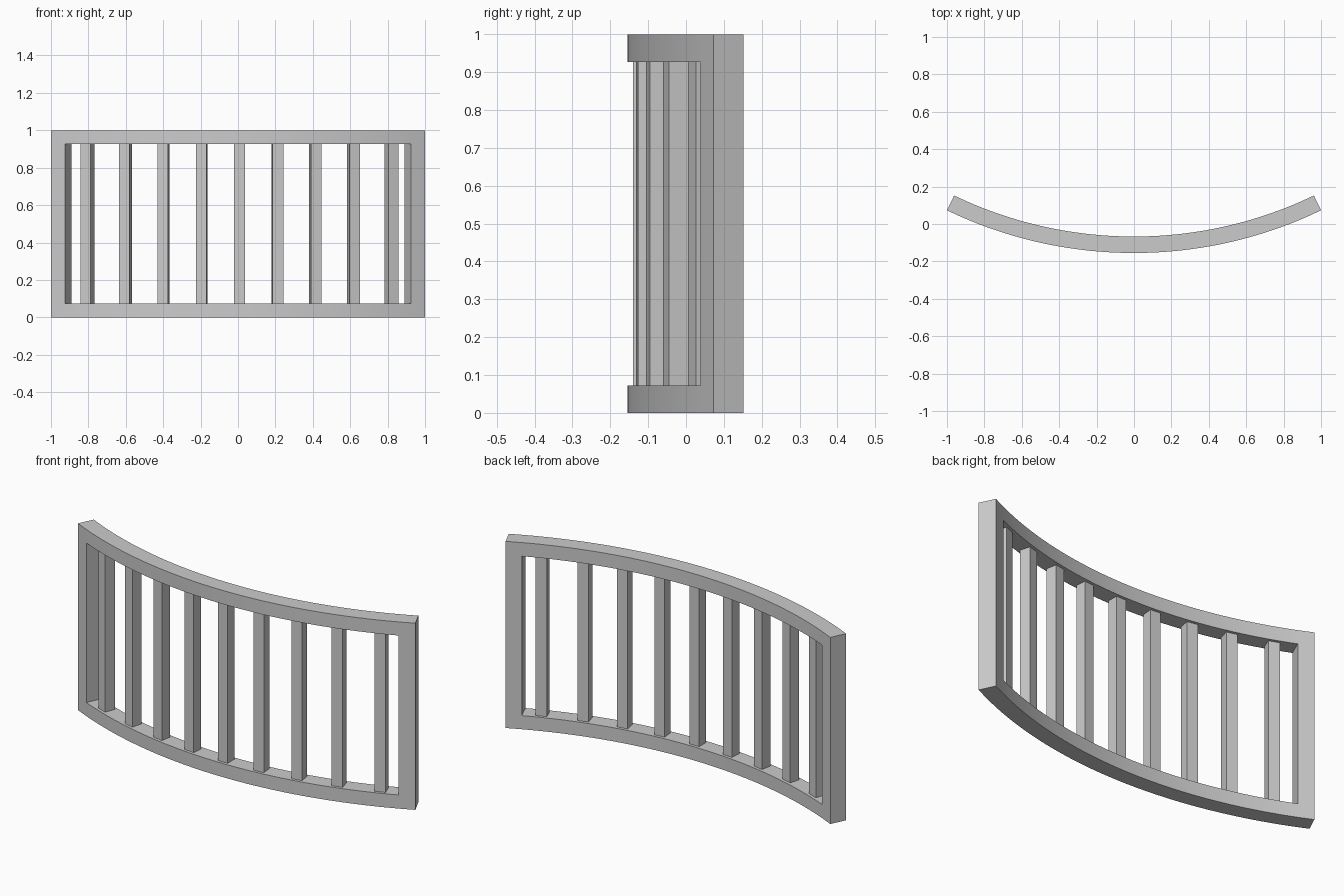
import bpy, bmesh, math

if "Cube" in bpy.data.objects:
    bpy.data.objects.remove(bpy.data.objects["Cube"])

R_OUT, THICK = 2.307, 0.088          # outer radius and thickness of the curved frame
CY = -0.155 + R_OUT                  # y of the arc centre
END, POST = math.asin(1 / R_OUT), math.asin(0.925 / R_OUT)
H, RAIL = 1.0, 0.073
BAR = 0.057

grey = bpy.data.materials.new("light grey")
grey.diffuse_color = (0.6, 0.6, 0.6, 1)
grey.use_nodes = True
grey.node_tree.nodes["Principled BSDF"].inputs["Base Color"].default_value = grey.diffuse_color


def finish(bm, name):
    bmesh.ops.recalc_face_normals(bm, faces=bm.faces[:])
    me = bpy.data.meshes.new(name)
    bm.to_mesh(me)
    bm.free()
    me.materials.append(grey)
    ob = bpy.data.objects.new(name, me)
    bpy.context.collection.objects.link(ob)
    return ob


# curved frame: top and bottom rails joined to the two end posts
N = 40
angles = [-END] + [-POST + 2 * POST * i / N for i in range(N + 1)] + [END]
levels = [0, RAIL, H - RAIL, H]
bm = bmesh.new()
verts = {}


def vert(i, j, inner):
    key = (i, j, inner)
    if key not in verts:
        r = R_OUT - THICK * inner
        a = angles[i]
        verts[key] = bm.verts.new((r * math.sin(a), CY - r * math.cos(a), levels[j]))
    return verts[key]


edges = {}
for i in range(len(angles) - 1):
    for j in range(3):
        if j == 1 and 0 < i < len(angles) - 2:
            continue                 # the opening
        loop = [(i, j), (i + 1, j), (i + 1, j + 1), (i, j + 1)]
        for side in (0, 1):
            bm.faces.new([vert(*p, side) for p in loop])
        for a, b in zip(loop, loop[1:] + loop[:1]):
            k = tuple(sorted((a, b)))
            edges[k] = edges.get(k, 0) + 1
for (a, b), count in edges.items():
    if count == 1:                   # close the rim between front and back
        bm.faces.new([vert(*a, 0), vert(*b, 0), vert(*b, 1), vert(*a, 1)])
frame = finish(bm, "curved_frame")
bpy.context.view_layer.objects.active = frame
frame.select_set(True)
bpy.ops.object.shade_smooth_by_angle(angle=math.radians(30))
frame.select_set(False)

# square balusters, each turned to follow the arc
r_mid = R_OUT - THICK / 2
for n in range(9):
    x = 0.008 + 0.203 * (n - 4)
    a = math.asin(x / r_mid)
    bm = bmesh.new()
    bmesh.ops.create_cube(bm, size=1)
    bmesh.ops.scale(bm, vec=(BAR, BAR, H - 2 * RAIL + 0.01), verts=bm.verts[:])
    bar = finish(bm, f"baluster_{n + 1}")
    bar.location = (x, CY - r_mid * math.cos(a), H / 2)
    bar.rotation_euler.z = a
